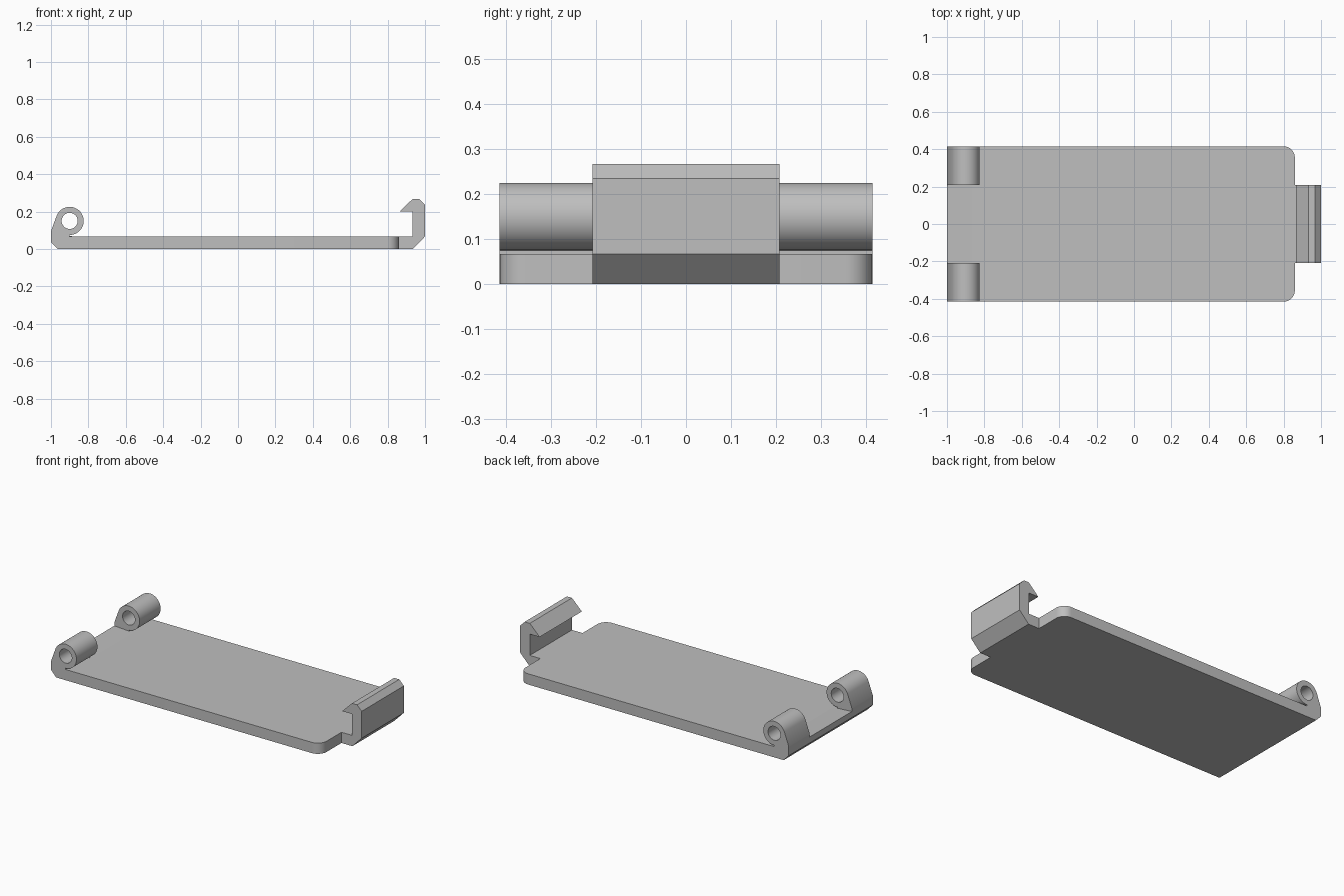
import bpy, bmesh, math
from mathutils import Vector

cube = bpy.data.objects.get("Cube")
if cube:
    bpy.data.objects.remove(cube, do_unlink=True)

grey = bpy.data.materials.new("plain grey")
grey.use_nodes = True
colour = (0.52, 0.52, 0.52, 1)
grey.diffuse_color = colour
grey.node_tree.nodes["Principled BSDF"].inputs["Base Color"].default_value = colour

HALF_W, TAB, TOP = 0.415, 0.208, 0.067    # half width, half tab width, plate top
PIN, BARREL_R, HOLE_R = Vector((-0.9, 0.15)), 0.075, 0.043


def arc(radius, start, end, steps):
    """Points around the hinge pin, angles in degrees."""
    angles = [math.radians(start + (end - start) * i / steps) for i in range(steps + 1)]
    return [(PIN.x + radius * math.cos(a), PIN.y + radius * math.sin(a)) for a in angles]


def prism(name, profile, y0, y1, round_x=None):
    """Extrude an x-z profile along y; optionally round the upright corners at round_x."""
    bm = bmesh.new()
    face = bm.faces.new([bm.verts.new((x, y0, z)) for x, z in profile])
    moved = bmesh.ops.extrude_face_region(bm, geom=[face])["geom"]
    bmesh.ops.translate(bm, vec=(0, y1 - y0, 0),
                        verts=[v for v in moved if isinstance(v, bmesh.types.BMVert)])
    if round_x is not None:
        corners = [e for e in bm.edges
                   if all(abs(v.co.x - round_x) < 1e-4 for v in e.verts)
                   and abs(e.verts[0].co.z - e.verts[1].co.z) > 0.01]
        bmesh.ops.bevel(bm, geom=corners, offset=0.06, segments=10,
                        profile=0.5, affect='EDGES')
    bmesh.ops.recalc_face_normals(bm, faces=bm.faces)
    mesh = bpy.data.meshes.new(name)
    bm.to_mesh(mesh)
    bm.free()
    mesh.materials.append(grey)
    obj = bpy.data.objects.new(name, mesh)
    bpy.context.collection.objects.link(obj)
    return obj


def smooth(obj):
    bpy.ops.object.select_all(action='DESELECT')
    obj.select_set(True)
    bpy.context.view_layer.objects.active = obj
    bpy.ops.object.shade_smooth_by_angle(angle=math.radians(25))


# Flat cover plate with chamfered hinge edge and rounded latch corners
plate = prism("cover_plate", [(-0.965, 0), (0.86, 0), (0.86, TOP), (-1, TOP), (-1, 0.037)],
              -HALF_W, HALF_W, round_x=0.86)
smooth(plate)

# Slightly raised strip between the hinges
prism("hinge_strip", [(-1, TOP), (-0.87, TOP), (-1, 0.075)], -TAB, TAB)

# Two hinge barrels, each on a web joined to the plate, with a pin hole
barrel_profile = [(-1, TOP), (PIN.x, TOP)] + arc(BARREL_R, -90, 160, 40) + [(-1, 0.095)]
for side, y0, y1 in (("right", -HALF_W, -TAB), ("left", TAB, HALF_W)):
    barrel = prism("hinge_barrel_" + side, barrel_profile, y0, y1)
    cutter = prism("pin_hole_cutter", arc(HOLE_R, 0, 360, 40)[:-1], y0 - 0.1, y1 + 0.1)
    cutter.hide_render = True
    cut = barrel.modifiers.new("pin hole", 'BOOLEAN')
    cut.operation, cut.solver, cut.object = 'DIFFERENCE', 'EXACT', cutter
    bpy.ops.object.select_all(action='DESELECT')
    barrel.select_set(True)
    bpy.context.view_layer.objects.active = barrel
    bpy.ops.object.modifier_apply(modifier=cut.name)
    bpy.data.objects.remove(cutter, do_unlink=True)
    smooth(barrel)

# Snap latch hook
prism("latch_hook", [(0.86, 0), (0.935, 0), (1, TOP), (1, 0.235), (0.968, 0.267),
                     (0.933, 0.267), (0.865, 0.2), (0.933, 0.2), (0.933, TOP), (0.86, TOP)],
      -TAB, TAB)
